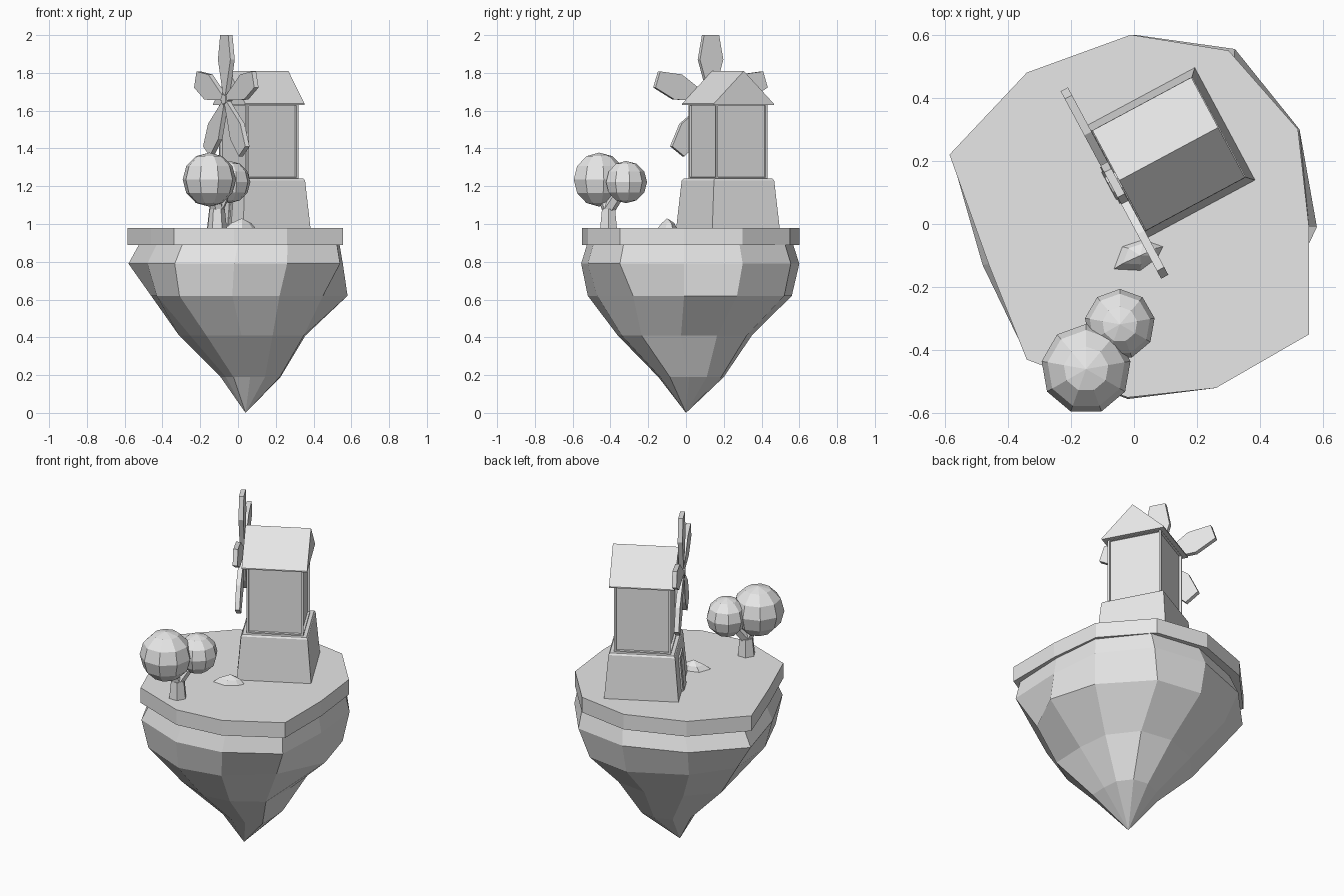
import bpy, bmesh
from math import radians, sin, cos, tau
from mathutils import Vector, Matrix

cube = bpy.data.objects.get("Cube")
if cube:
    bpy.data.objects.remove(cube)

grey = bpy.data.materials.new("plain_grey")
grey.use_nodes = True
grey.diffuse_color = (0.8, 0.8, 0.8, 1)
grey.node_tree.nodes["Principled BSDF"].inputs["Base Color"].default_value = (0.8, 0.8, 0.8, 1)

# Local frame of the turned windmill tower
TOWER = Matrix.Translation((0.11, 0.222, 0)) @ Matrix.Rotation(radians(28.2), 4, 'Z')


def finish(name, bm, frame=Matrix()):
    """Turn a bmesh into a flat shaded grey object."""
    bmesh.ops.recalc_face_normals(bm, faces=bm.faces)
    mesh = bpy.data.meshes.new(name)
    bm.to_mesh(mesh)
    bm.free()
    mesh.materials.append(grey)
    obj = bpy.data.objects.new(name, mesh)
    obj.matrix_world = frame
    bpy.context.collection.objects.link(obj)
    return obj


def loft(rings, bm=None):
    """Join rings of equal length, or a single last point, into a closed solid."""
    bm = bm or bmesh.new()
    loops = [[bm.verts.new(p) for p in ring] for ring in rings]
    for a, b in zip(loops, loops[1:]):
        n = len(a)
        for i in range(n):
            j = (i + 1) % n
            if len(b) == 1:
                bm.faces.new((a[i], a[j], b[0]))
            else:
                bm.faces.new((a[i], a[j], b[j], b[i]))
    for end in (loops[0], loops[-1]):
        if len(end) > 2:
            bm.faces.new(end)
    return bm


def square(h, z):
    return [(-h, -h, z), (h, -h, z), (h, h, z), (-h, h, z)]


def level(outline, z, sx=1, sy=1, cx=0, cy=0):
    return [(x * sx + cx, y * sy + cy, z) for x, y in outline]


def prism_x(profile, x0, x1, bm=None):
    """Extrude a (y, z) profile along x."""
    return loft([[(x, y, z) for y, z in profile] for x in (x0, x1)], bm)


def limb(a, b, ra, rb, sides=6):
    """Tapered round bar between two points."""
    a, b = Vector(a), Vector(b)
    turn = (b - a).to_track_quat('Z', 'Y')
    return loft([[p + turn @ Vector((r * cos(tau * i / sides), r * sin(tau * i / sides), 0))
                  for i in range(sides)] for p, r in ((a, ra), (b, rb))])


# Floating island: flat ground slab over a tapering rock
slab = [(-.585, .22), (-.34, .48), (-.01, .6), (.3, .55), (.52, .3), (.555, -.01),
        (.555, -.35), (.26, -.52), (-.02, -.55), (-.34, -.43), (-.46, -.13)]
rim = [(-.58, .22), (-.34, .47), (0, .6), (.32, .555), (.525, .3), (.555, -.01),
       (.54, -.35), (.26, -.52), (-.02, -.555), (-.335, -.43), (-.48, -.13)]
belly = [(-.46, .18), (-.3, .4), (0, .56), (.27, .52), (.5, .27), (.58, -.01),
         (.45, -.28), (.22, -.47), (-.03, -.52), (-.31, -.4), (-.43, -.13)]
finish("ground_slab", loft([level(slab, .89), level(slab, .98)]))
finish("island_rock", loft([
    level(rim, .9, .93, .94, .02), level(rim, .79), level(belly, .62),
    level(rim, .41, .59, .615, .03, -.02), level(rim, .19, .28, .3, .07, .02),
    [(.04, 0, 0)]]))

# Tower: flared base, framed body with recessed panels, gable roof
finish("tower_base", loft([square(.203, .97), square(.181, 1.23), square(.174, 1.24)]), TOWER)
body = loft([square(.155, 1.235), square(.155, 1.64)])
body.normal_update()
bmesh.ops.recalc_face_normals(body, faces=body.faces)
walls = [f for f in body.faces if abs(f.normal.z) < .5]
bmesh.ops.inset_individual(body, faces=walls, thickness=.017, depth=0)
bmesh.ops.inset_individual(body, faces=walls, thickness=.002, depth=-.012)
finish("tower_body", body, TOWER)
finish("roof", prism_x([(-.18, 1.63), (.18, 1.63), (.18, 1.637), (0, 1.81), (-.18, 1.637)],
                       -.178, .178), TOWER)

# Door with its frame on the sail side
lean = TOWER @ Matrix.Translation((-.203, 0, .98)) @ Matrix.Rotation(radians(4.8), 4, 'Y')


def panel(w, h):
    return [(-w, 0), (w, 0), (w, h), (-w, h)]


finish("door_frame", prism_x(panel(.065, .2), -.008, .01), lean)
finish("door", prism_x(panel(.05, .185), -.012, .01), lean)

# Five sails around a hub
HUB_Z = 1.66
blade = [(-.012, .02), (.012, .02), (.07, .21), (.045, .34), (-.045, .34), (-.07, .21)]
sails = bmesh.new()
for k in range(5):
    a = tau * k / 5
    prism_x([(y * cos(a) + r * sin(a), HUB_Z + r * cos(a) - y * sin(a)) for y, r in blade],
            -.208, -.182, sails)
finish("sails", sails, TOWER)
finish("sail_hub", limb((-.214, 0, HUB_Z), (-.14, 0, HUB_Z), .03, .03, 5), TOWER)

# Forked tree with two faceted crowns
fork = (-.11, -.41, 1.08)
crowns = {"large": ((-.152, -.46, 1.235), .143), "small": ((-.045, -.318, 1.222), .112)}
finish("tree_trunk", limb((-.11, -.41, .97), fork, .052, .04))
for size, (centre, radius) in crowns.items():
    finish(size + "_branch", limb(fork, centre, .036, .032))
    ball = bmesh.new()
    bmesh.ops.create_uvsphere(ball, u_segments=9, v_segments=6, radius=radius)
    finish(size + "_crown", ball, Matrix.Translation(centre))

# Low stone in the ground
stone = [(-.075, -.15), (.02, -.155), (.08, -.11), (.1, -.07), (.03, -.045), (-.045, -.07)]
finish("stone", loft([level(stone, .97), level(stone, 1.005, .6, .6, .01, -.035),
                      [(.02, -.1, 1.03)]]))
